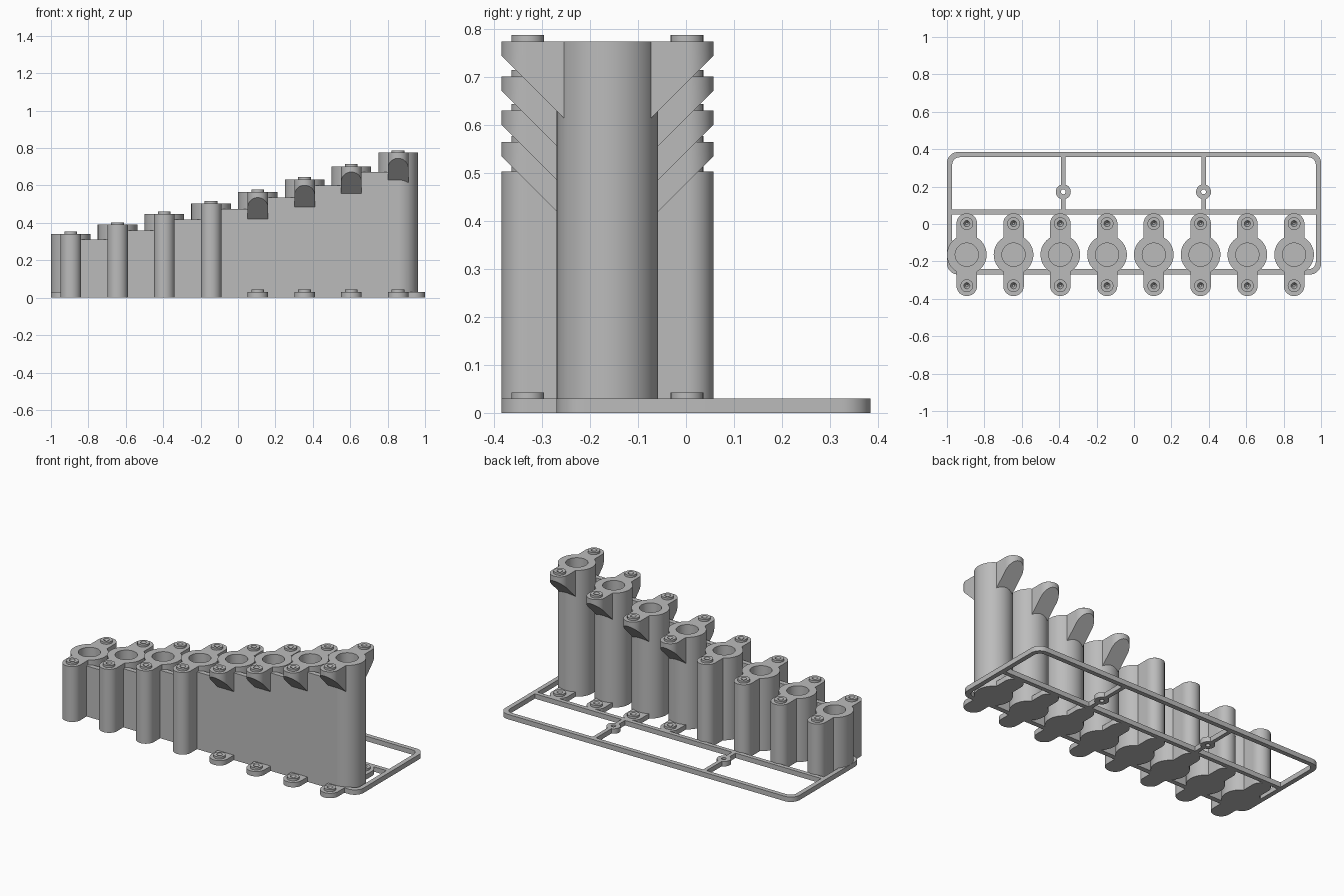
import bpy, bmesh
from math import pi, cos, sin
from mathutils import Vector

cube = bpy.data.objects.get("Cube")
if cube:
    bpy.data.objects.remove(cube)

grey = bpy.data.materials.new("plain grey")
grey.use_nodes = True
COLOR = (0.5, 0.5, 0.5, 1)
grey.diffuse_color = COLOR
grey.node_tree.nodes["Principled BSDF"].inputs["Base Color"].default_value = COLOR

CY = -0.164        # row centre line
R = 0.106          # tube radius
EAR = 0.055        # ear half width
REACH = 0.166      # ear centre distance from tube centre
BASE = 0.03
HEIGHTS = [0.34, 0.39, 0.447, 0.504, 0.565, 0.631, 0.702, 0.775]
XS = [-0.894 + 0.25 * i for i in range(8)]


def make(name, bm):
    bmesh.ops.recalc_face_normals(bm, faces=bm.faces)
    mesh = bpy.data.meshes.new(name)
    bm.to_mesh(mesh)
    bm.free()
    mesh.materials.append(grey)
    obj = bpy.data.objects.new(name, mesh)
    bpy.context.collection.objects.link(obj)
    return obj


def prism_bm(points, offset):
    bm = bmesh.new()
    face = bm.faces.new([bm.verts.new(p) for p in points])
    ext = bmesh.ops.extrude_face_region(bm, geom=[face])
    verts = [v for v in ext["geom"] if isinstance(v, bmesh.types.BMVert)]
    bmesh.ops.translate(bm, verts=verts, vec=offset)
    return bm


def cylinder(name, x, y, z0, z1, r, r_low=None, n=56):
    bm = bmesh.new()
    bmesh.ops.create_cone(bm, cap_ends=True, segments=n, radius1=r if r_low is None else r_low,
                          radius2=r, depth=z1 - z0)
    bmesh.ops.translate(bm, verts=bm.verts, vec=(x, y, (z0 + z1) / 2))
    return make(name, bm)


def rounded_rect(x0, x1, y0, y1, r, z, n=14):
    pts = []
    corners = [(x1 - r, y1 - r), (x0 + r, y1 - r), (x0 + r, y0 + r), (x1 - r, y0 + r)]
    for k, (cx, cy) in enumerate(corners):
        for j in range(n + 1):
            a = pi / 2 * (k + j / n)
            pts.append((cx + r * cos(a), cy + r * sin(a), z))
    return pts


def box(name, x0, x1, y0, y1, z0, z1):
    pts = [(x0, y0, z0), (x1, y0, z0), (x1, y1, z0), (x0, y1, z0)]
    return make(name, prism_bm(pts, (0, 0, z1 - z0)))


def ears(name, x, z0, z1, sloped=False):
    """Round-ended slab across a tube, optionally with 45 degree undersides."""
    end = REACH + EAR
    pts = rounded_rect(x - EAR, x + EAR, CY - end, CY + end, EAR - 0.0005, z0)
    bm = prism_bm(pts, (0, 0, z1 - z0))
    if sloped:
        for s in (-1, 1):
            cut = bmesh.ops.bisect_plane(
                bm, geom=bm.verts[:] + bm.edges[:] + bm.faces[:],
                plane_co=(x, CY + s * end, z1 - BASE),
                plane_no=Vector((0, s, -1)), clear_outer=True)
            edges = [e for e in cut["geom_cut"] if isinstance(e, bmesh.types.BMEdge)]
            bmesh.ops.holes_fill(bm, edges=edges, sides=0)
    return make(name, bm)


def combine(obj, tools, operation):
    """Apply booleans in turn and discard the tools."""
    for tool in tools:
        mod = obj.modifiers.new("cut", "BOOLEAN")
        mod.operation = operation
        mod.solver = "EXACT"
        mod.object = tool
    graph = bpy.context.evaluated_depsgraph_get()
    graph.update()
    mesh = bpy.data.meshes.new_from_object(obj.evaluated_get(graph))
    obj.modifiers.clear()
    obj.data = mesh
    mesh.materials.clear()
    mesh.materials.append(grey)
    for tool in tools:
        bpy.data.objects.remove(tool)


parts = []

# Stepped tubes with ears, screw bosses and bores
for i, (x, h) in enumerate(zip(XS, HEIGHTS)):
    tall = i >= 4
    tube = cylinder(f"tube_{i + 1}", x, CY, 0, h, R)
    solids = [ears("ear_tool", x, 0.1 if tall else 0, h, tall)]
    levels = [h]
    if tall:
        solids.append(ears("foot_tool", x, 0, BASE))
        levels.append(BASE)
    pits = [cylinder("bore_tool", x, CY, BASE, h + 0.1, 0.062)]
    for z in levels:
        for s in (-1, 1):
            y = CY + s * REACH
            solids.append(cylinder("boss_tool", x, y, z - 0.01, z + 0.013, 0.034, n=32))
            pits.append(cylinder("pit_tool", x, y, z - 0.01, z + 0.014, 0.017, 0.006, n=24))
    combine(tube, solids, "UNION")
    combine(tube, pits, "DIFFERENCE")
    parts.append(tube)

# Stepped front wall joining the tubes
front = CY - R
profile = [(XS[0], front, 0)]
for i in range(7):
    z = HEIGHTS[i] - 0.03
    profile += [(XS[i], front, z), (XS[i + 1], front, z)]
profile.append((XS[-1], front, 0))
parts.append(make("front_wall", prism_bm(profile, (0, 0.03, 0))))

# Flat base frame with rails and eyelet struts
W = 0.028
x0, x1, y0, y1 = -1.0, 1.0, front, 0.385
frame = make("base_frame", prism_bm(rounded_rect(x0, x1, y0, y1, 0.06, 0), (0, 0, BASE)))
opening = make("opening_tool", prism_bm(
    rounded_rect(x0 + W, x1 - W, y0 + W, y1 - W, 0.04, -0.1), (0, 0, 0.3)))
combine(frame, [opening], "DIFFERENCE")
solids = [box("rail_tool", x0 + 0.01, x1 - 0.01, 0.051, 0.077, 0, BASE)]
holes = []
for x in (-0.378, 0.372):
    solids.append(box("strut_tool", x - 0.012, x + 0.012, 0.06, y1 - 0.01, 0, BASE))
    solids.append(cylinder("eyelet_tool", x, 0.172, 0, BASE, 0.04, n=40))
    holes.append(cylinder("hole_tool", x, 0.172, -0.1, 0.1, 0.013, n=24))
combine(frame, solids, "UNION")
combine(frame, holes, "DIFFERENCE")
parts.append(frame)

# Smooth the round sides, keep the rims sharp
bpy.ops.object.select_all(action="DESELECT")
for obj in parts:
    obj.select_set(True)
bpy.context.view_layer.objects.active = parts[0]
bpy.ops.object.shade_smooth_by_angle(angle=0.5)
